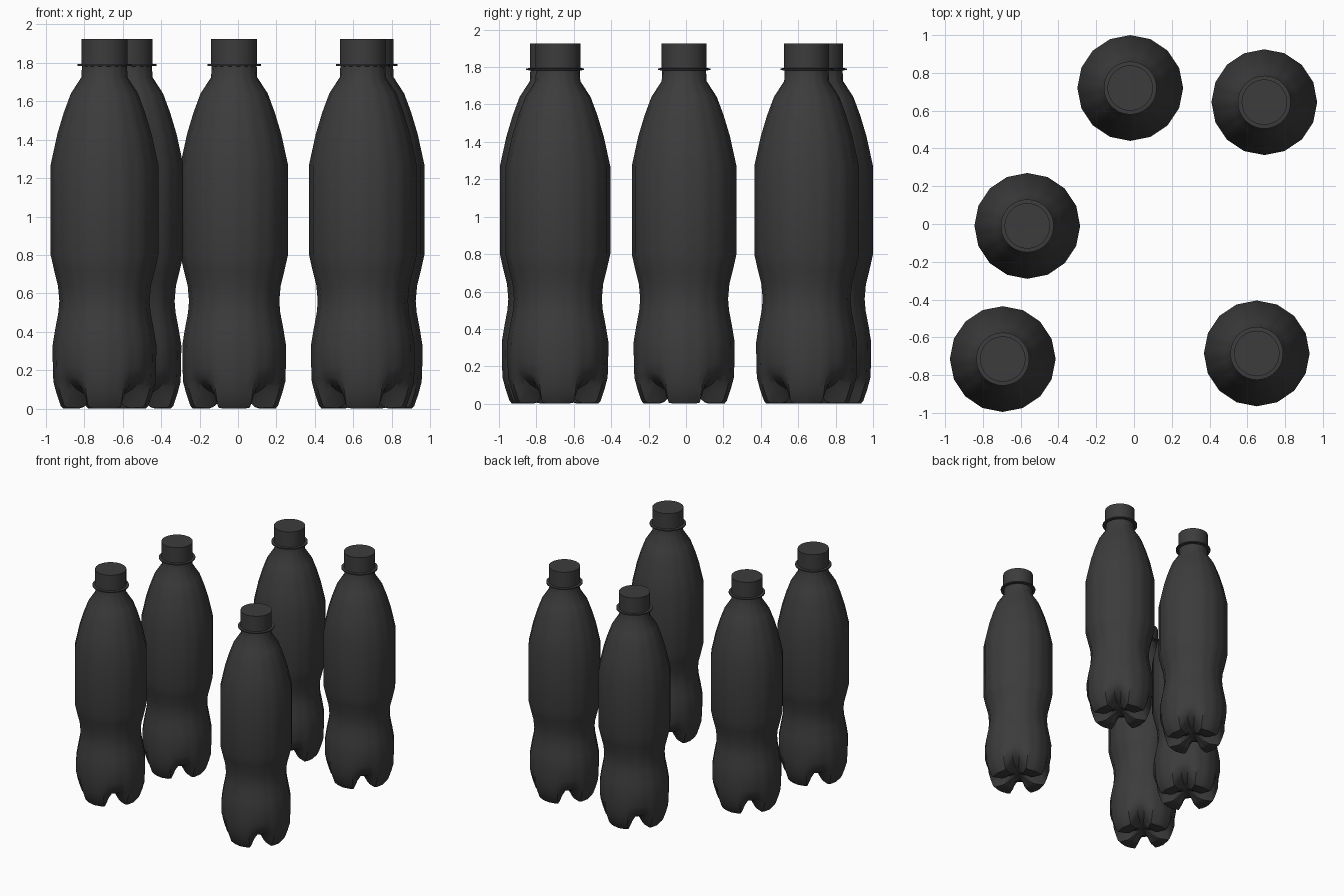
import bpy, bmesh, math

if "Cube" in bpy.data.objects:
    bpy.data.objects.remove(bpy.data.objects["Cube"])

SEG, SIDES = 48, 16
plastic = bpy.data.materials.new("dark_plastic")
plastic.diffuse_color = (0.045, 0.045, 0.045, 1)
plastic.use_nodes = True
plastic.node_tree.nodes["Principled BSDF"].inputs["Base Color"].default_value = plastic.diffuse_color


def facet(a):
    # radius factor that turns a circle into a regular polygon
    step = 2 * math.pi / SIDES
    return math.cos(step / 2) / math.cos(a % step - step / 2)


def lathe(name, rings, faceted=False):
    """rings: list of functions angle -> (radius, z), from bottom to top, closed at both ends."""
    bm = bmesh.new()
    loops = []
    for ring in rings:
        loop = []
        for i in range(SEG):
            a = 2 * math.pi * i / SEG
            r, z = ring(a)
            if faceted:
                r *= facet(a)
            loop.append(bm.verts.new((r * math.cos(a), r * math.sin(a), z)))
        loops.append(loop)
    for lo, hi in zip(loops, loops[1:]):
        for i in range(SEG):
            j = (i + 1) % SEG
            bm.faces.new((lo[i], lo[j], hi[j], hi[i]))
    bm.faces.new(loops[0][::-1])
    bm.faces.new(loops[-1])
    bmesh.ops.recalc_face_normals(bm, faces=bm.faces[:])
    mesh = bpy.data.meshes.new(name)
    bm.to_mesh(mesh)
    bm.free()
    mesh.materials.append(plastic)
    return mesh


def plain(r, z):
    return lambda a: (r, z)


def lobed(foot, valley):
    # blend between the foot profile (on the axes) and the groove (on the diagonals)
    def ring(a):
        t = min(1, max(0, (math.cos(4 * a) + 0.95) / 1.1))
        w = t * t * (3 - 2 * t)
        return tuple(v + (f - v) * w for f, v in zip(foot, valley))
    return ring


# four-footed base: (foot point, groove point) from the centre outwards
base = [((0.02, 0.06), (0.02, 0.06)),
        ((0.07, 0.045), (0.07, 0.062)),
        ((0.115, 0.008), (0.12, 0.075)),
        ((0.14, 0.0), (0.145, 0.083)),
        ((0.215, 0.0), (0.19, 0.105)),
        ((0.228, 0.015), (0.21, 0.12)),
        ((0.25, 0.08), (0.235, 0.14)),
        ((0.266, 0.14), (0.255, 0.165))]
# body profile: waist, belly, shoulder, neck
side = [(0.269, 0.22), (0.27, 0.33), (0.257, 0.41), (0.24, 0.50), (0.235, 0.56),
        (0.242, 0.64), (0.262, 0.72), (0.28, 0.80), (0.28, 1.27), (0.245, 1.43),
        (0.212, 1.54), (0.175, 1.64), (0.12, 1.725), (0.117, 1.79)]

body = lathe("bottle_body", [lobed(f, v) for f, v in base] + [plain(r, z) for r, z in side], True)
collar = lathe("neck_ring", [plain(0.115, 1.782), plain(0.14, 1.784),
                             plain(0.14, 1.793), plain(0.115, 1.795)])
cap = lathe("cap", [plain(0.12, 1.793), plain(0.12, 1.925)])

# five scattered bottles
spots = [(-0.02, 0.72), (0.69, 0.645), (-0.565, -0.01), (-0.695, -0.715), (0.65, -0.685)]
for n, (x, y) in enumerate(spots, 1):
    for mesh in (body, collar, cap):
        ob = bpy.data.objects.new(f"{mesh.name}_{n}", mesh)
        ob.location = (x, y, 0)
        bpy.context.collection.objects.link(ob)
        if n == 1:
            # shared meshes need shading only once
            bpy.ops.object.select_all(action='DESELECT')
            ob.select_set(True)
            bpy.context.view_layer.objects.active = ob
            bpy.ops.object.shade_smooth_by_angle(angle=math.radians(35))
